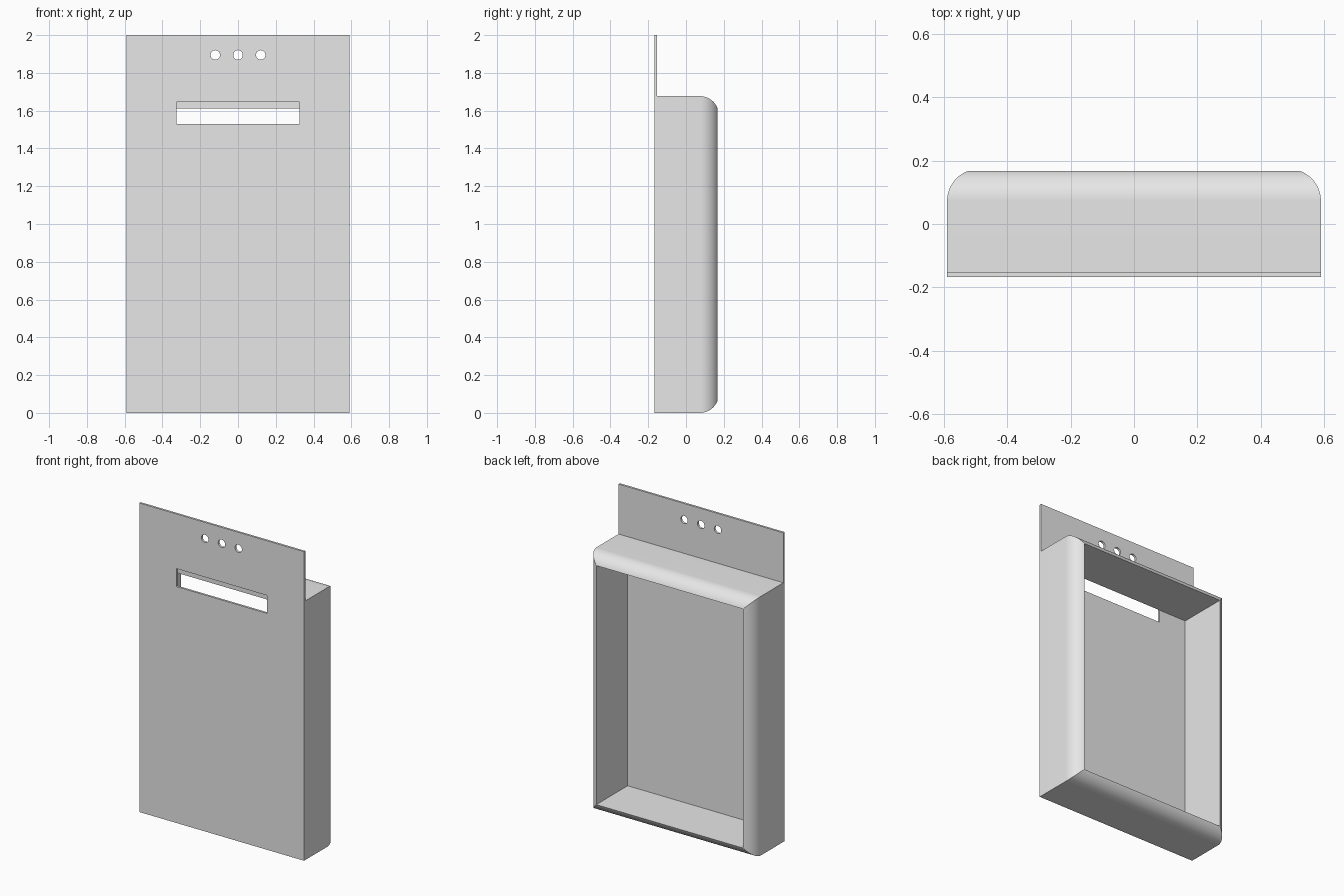
import bpy, bmesh, math
from mathutils import Matrix

cube = bpy.data.objects.get("Cube")
if cube:
    bpy.data.objects.remove(cube, do_unlink=True)

HALF_W, PLATE_H, FRAME_H = 0.59, 2.0, 1.677
FRONT, BACK, PLATE_T = -0.167, 0.167, 0.014
WALL, RADIUS = 0.065, 0.1

grey = bpy.data.materials.new("light grey")
grey.use_nodes = True
grey.diffuse_color = (0.8, 0.8, 0.8, 1)
grey.node_tree.nodes["Principled BSDF"].inputs["Base Color"].default_value = (0.8, 0.8, 0.8, 1)


def make_object(name, bm):
    bmesh.ops.recalc_face_normals(bm, faces=bm.faces)
    mesh = bpy.data.meshes.new(name)
    bm.to_mesh(mesh)
    bm.free()
    mesh.materials.append(grey)
    obj = bpy.data.objects.new(name, mesh)
    bpy.context.collection.objects.link(obj)
    return obj


def add_box(bm, x, y, z, sx, sy, sz):
    bmesh.ops.create_cube(bm, size=1, matrix=Matrix.Translation((x, y, z)) @ Matrix.Diagonal((sx, sy, sz, 1)))


# Face plate
bm = bmesh.new()
add_box(bm, 0, FRONT + PLATE_T / 2, PLATE_H / 2, 2 * HALF_W, PLATE_T, PLATE_H)
plate = make_object("face_plate", bm)

# Cutter for the hand slot and the three hanging holes
bm = bmesh.new()
add_box(bm, 0, FRONT, 1.588, 0.65, 0.1, 0.116)
for x in (-0.12, 0, 0.12):
    bmesh.ops.create_cone(bm, cap_ends=True, segments=32, radius1=0.025, radius2=0.025, depth=0.1,
                          matrix=Matrix.Translation((x, FRONT, 1.895)) @ Matrix.Rotation(math.pi / 2, 4, "X"))
cutter = make_object("plate_cutter", bm)
cutter.hide_render = True
cut = plate.modifiers.new("openings", "BOOLEAN")
cut.object = cutter
cut.solver = "EXACT"
bpy.context.view_layer.objects.active = plate
bpy.ops.object.modifier_apply(modifier=cut.name)
bpy.data.objects.remove(cutter, do_unlink=True)

# Frame profile as (inset, y): straight outer wall, rounded back edge, flat inner wall
end = math.acos(1 - WALL / RADIUS)
centre = BACK - RADIUS * math.sin(end)
profile = [(0, FRONT + PLATE_T)]
for i in range(17):
    a = end * i / 16
    profile.append((RADIUS * (1 - math.cos(a)), centre + RADIUS * math.sin(a)))
profile.append((WALL, FRONT + PLATE_T))

# Mitred rectangular frame swept from the profile
bm = bmesh.new()
rings = []
for d, y in profile:
    w = HALF_W - d
    rings.append([bm.verts.new(p) for p in ((-w, y, d), (w, y, d), (w, y, FRAME_H - d), (-w, y, FRAME_H - d))])
for i, ring in enumerate(rings):
    after = rings[(i + 1) % len(rings)]
    for j in range(4):
        k = (j + 1) % 4
        bm.faces.new((ring[j], ring[k], after[k], after[j]))
frame = make_object("rounded_frame", bm)

# Smooth the curved surfaces and keep the corners sharp
for obj in (plate, frame):
    bpy.ops.object.select_all(action="DESELECT")
    obj.select_set(True)
    bpy.context.view_layer.objects.active = obj
    bpy.ops.object.shade_smooth_by_angle(angle=math.radians(25))
    # Mitre seams stay crisp along the whole corner
    mesh = obj.data
    if obj is frame:
        sharp = mesh.attributes.get("sharp_edge") or mesh.attributes.new("sharp_edge", "BOOLEAN", "EDGE")
        for edge in mesh.edges:
            a, b = (mesh.vertices[v].co for v in edge.vertices)
            if abs(a.x - b.x) < 0.1 and abs(a.z - b.z) < 0.1:
                sharp.data[edge.index].value = True
